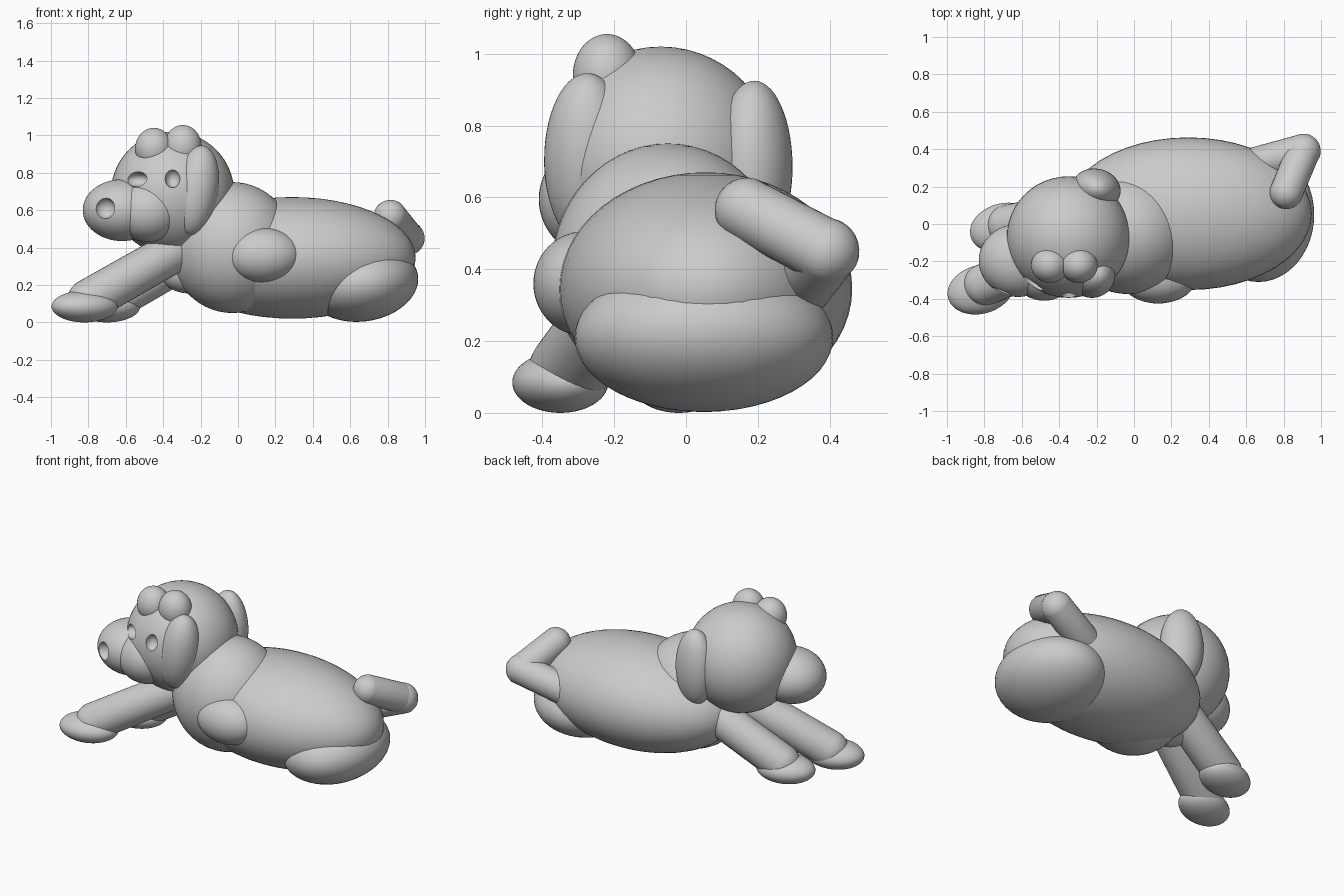
import bpy
from math import radians
from mathutils import Vector

cube = bpy.data.objects.get("Cube")
if cube:
    bpy.data.objects.remove(cube, do_unlink=True)

grey = bpy.data.materials.new("plain grey")
grey.use_nodes = True
COLOUR = (0.6, 0.6, 0.6, 1)
grey.diffuse_color = COLOUR
grey.node_tree.nodes["Principled BSDF"].inputs["Base Color"].default_value = COLOUR


def finish(name):
    obj = bpy.context.object
    obj.name = name
    obj.data.materials.append(grey)
    bpy.ops.object.shade_smooth_by_angle(angle=radians(40))
    return obj


def blob(name, centre, radii, tilt=(0, 0, 0)):
    """Smooth ellipsoid, tilt in degrees."""
    bpy.ops.mesh.primitive_uv_sphere_add(segments=48, ring_count=28, radius=1, location=centre)
    obj = bpy.context.object
    obj.scale = radii
    bpy.ops.object.transform_apply(location=False, rotation=False, scale=True)
    obj.rotation_euler = [radians(a) for a in tilt]
    return finish(name)


def capsule(name, start, end, radius):
    """Round-ended limb: a sphere whose top half is stretched along the limb."""
    a, b = Vector(start), Vector(end)
    bpy.ops.mesh.primitive_uv_sphere_add(segments=32, ring_count=16, radius=radius, location=a)
    obj = bpy.context.object
    for v in obj.data.vertices:
        if v.co.z > 0.001:
            v.co.z += (b - a).length
    obj.rotation_mode = 'QUATERNION'
    obj.rotation_quaternion = (b - a).to_track_quat('Z', 'Y')
    return finish(name)


def boolean(target, other, operation):
    mod = target.modifiers.new(operation.lower(), 'BOOLEAN')
    mod.operation = operation
    mod.object = other
    mod.solver = 'EXACT'
    bpy.context.view_layer.objects.active = target
    bpy.ops.object.modifier_apply(modifier=mod.name)
    bpy.data.objects.remove(other, do_unlink=True)


# Torso
blob("body", (0.29, 0.055, 0.345), (0.66, 0.408, 0.325))
blob("chest", (-0.03, -0.05, 0.40), (0.335, 0.325, 0.35))
blob("haunches", (0.665, 0.05, 0.21), (0.30, 0.36, 0.205), (0, -8, 0))
blob("shoulder", (0.13, -0.285, 0.36), (0.205, 0.14, 0.145))
blob("breast", (-0.26, -0.02, 0.27), (0.16, 0.12, 0.115))

# Head, muzzle and cheek merged, with eye and nose sockets cut in
head = blob("head", (-0.35, -0.07, 0.69), (0.33, 0.325, 0.33))
boolean(head, blob("muzzle", (-0.62, -0.195, 0.60), (0.21, 0.195, 0.165)), 'UNION')
boolean(head, blob("cheek", (-0.48, -0.24, 0.595), (0.18, 0.17, 0.165)), 'UNION')
sockets = [
    ("right_eye_socket", (-0.54, -0.32, 0.765), (0.065, 0.06, 0.04)),
    ("left_eye_socket", (-0.35, -0.39, 0.77), (0.04, 0.05, 0.05)),
    ("nose_socket", (-0.71, -0.365, 0.61), (0.055, 0.05, 0.055)),
]
for name, centre, radii in sockets:
    boolean(head, blob(name, centre, radii), 'DIFFERENCE')
bpy.ops.object.select_all(action='DESELECT')
head.select_set(True)
bpy.context.view_layer.objects.active = head
bpy.ops.object.shade_smooth_by_angle(angle=radians(30))

# Brow tufts and ears
blob("right_brow", (-0.45, -0.22, 0.93), (0.10, 0.095, 0.11))
blob("left_brow", (-0.295, -0.22, 0.94), (0.10, 0.095, 0.115))
blob("right_ear", (-0.225, -0.275, 0.705), (0.12, 0.12, 0.243), (0, 9, 0))
blob("left_ear", (-0.20, 0.19, 0.685), (0.13, 0.105, 0.24), (0, 0, -15))

# Front legs and paws
legs = {
    "right": ((-0.80, -0.325, 0.118), (-0.25, -0.10, 0.43), (-0.82, -0.35, 0.085)),
    "left": ((-0.675, -0.01, 0.118), (-0.15, 0.10, 0.42), (-0.70, -0.02, 0.085)),
}
for side, (foot, top, paw) in legs.items():
    capsule(side + "_front_leg", foot, top, 0.113)
    blob(side + "_front_paw", paw, (0.18, 0.13, 0.085), (0, 0, 15))

# Bent tail
capsule("tail_base", (0.62, 0.31, 0.35), (0.905, 0.39, 0.45), 0.093)
capsule("tail_tip", (0.905, 0.39, 0.45), (0.815, 0.17, 0.565), 0.09)
